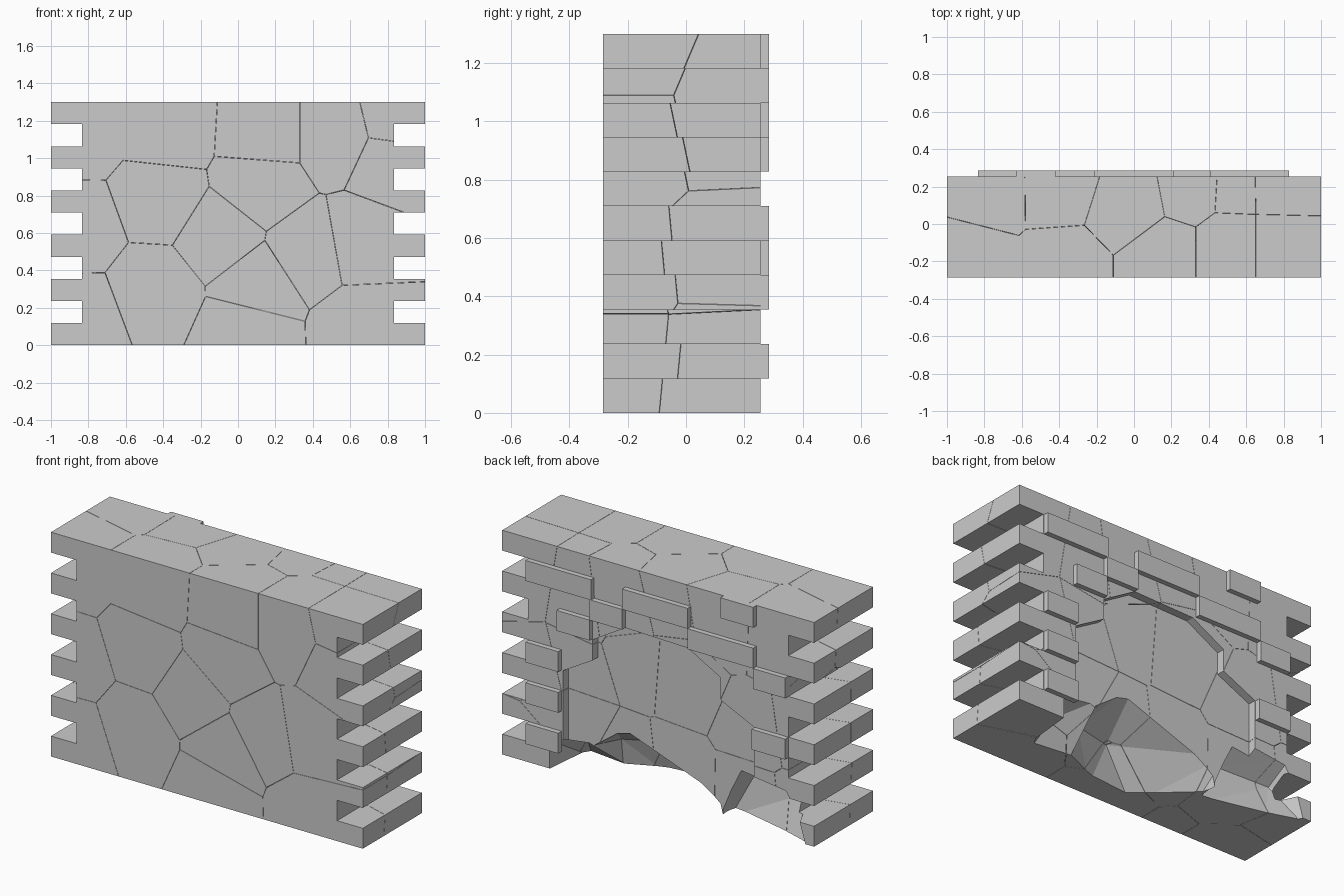
import bpy, bmesh, random
from mathutils import Vector

if "Cube" in bpy.data.objects:
    bpy.data.objects.remove(bpy.data.objects["Cube"])

random.seed(4)
FRONT, BACK, PROUD = -0.285, 0.255, 0.285
LAYERS, TOP = 11, 1.3
H = TOP / LAYERS


def obj_from_bm(name, bm):
    bmesh.ops.recalc_face_normals(bm, faces=bm.faces[:])
    me = bpy.data.meshes.new(name)
    bm.to_mesh(me)
    bm.free()
    ob = bpy.data.objects.new(name, me)
    bpy.context.collection.objects.link(ob)
    return ob


def prism(name, profile, y0, y1):
    bm = bmesh.new()
    face = bm.faces.new([bm.verts.new((x, y0, z)) for x, z in profile])
    out = bmesh.ops.extrude_face_region(bm, geom=[face])
    moved = [v for v in out['geom'] if isinstance(v, bmesh.types.BMVert)]
    bmesh.ops.translate(bm, verts=moved, vec=(0, y1 - y0, 0))
    return obj_from_bm(name, bm)


def hull(name, pts):
    bm = bmesh.new()
    for p in pts:
        bm.verts.new(p)
    bmesh.ops.convex_hull(bm, input=bm.verts[:])
    return obj_from_bm(name, bm)


def boolean(target, tool, op):
    """Return a new mesh of target combined with tool, and discard tool."""
    mod = target.modifiers.new("cut", 'BOOLEAN')
    mod.operation, mod.solver, mod.object = op, 'EXACT', tool
    bpy.context.view_layer.update()
    dg = bpy.context.evaluated_depsgraph_get()
    me = bpy.data.meshes.new_from_object(target.evaluated_get(dg))
    target.modifiers.clear()
    bpy.data.objects.remove(tool)
    return me


# Wall body: toothed outline, every second course is shorter
right = []
for k in range(LAYERS):
    w = 1.0 if k % 2 == 0 else 0.835
    right += [(w, k * H), (w, (k + 1) * H)]
wall = prism("wall_body", right + [(-x, z) for x, z in reversed(right)], FRONT, BACK)

# Shallow recess where the outer bricks have fallen off the back
recess = [(.61, -.1), (.61, .59), (.42, .70), (.42, .82), (.21, .945), (-.19, .935),
          (-.4, .82), (-.4, .69), (-.615, .59), (-.615, -.1)]
wall.data = boolean(wall, prism("recess_cutter", recess, 0.207, 0.4), 'DIFFERENCE')

# Broken-out hollows along the lower back
hollows = [
    [(.46, .3, .2), (.24, .3, .36), (-.37, .3, .14), (.4, .02, .16), (.14, -.06, .18),
     (.46, .3, -.05), (.42, -.03, -.05), (.2, -.13, -.05), (-.11, -.16, -.05),
     (-.36, .07, -.05), (-.42, .3, -.05)],
    [(.7, .3, .19), (.4, .3, .23), (.6, .05, .12), (.7, .3, -.05), (.66, -.09, -.05),
     (.33, -.05, -.05), (.3, .3, -.05)],
    [(-.4, .3, .1), (-.5, .3, .34), (-.82, .3, .3), (-.5, .08, .22), (-.82, .12, .2),
     (-.36, .1, -.05), (-.74, .19, -.05), (-.96, .26, -.05), (-.93, .3, .12),
     (-.4, .3, -.05)],
]
for pts in hollows:
    wall.data = boolean(wall, hull("hollow_cutter", pts), 'DIFFERENCE')

# Shatter pattern: hand-placed front seeds, random ones behind
front = [(-.85, 1.15), (-.38, 1.15), (-.42, .78), (.14, 1.12), (.12, .86), (.52, 1.12),
         (.85, 1.2), (.82, .98), (.66, .55), (.68, .1), (.38, .5), (.1, .32), (-.1, .58),
         (-.45, .3), (-.85, .15), (-.86, .62), (.04, .08)]
seeds = [Vector((x, -.2, z)) for x, z in front]
seeds += [Vector((-.85 + .34 * i + random.uniform(-.12, .12), random.uniform(.08, .22),
                  .2 + .45 * j + random.uniform(-.15, .15)))
          for i in range(6) for j in range(3)]


def cell(i):
    bm = bmesh.new()
    bmesh.ops.create_cube(bm, size=4)
    for j, s in enumerate(seeds):
        if j == i:
            continue
        n = (s - seeds[i]).normalized()
        cut = bmesh.ops.bisect_plane(bm, geom=bm.verts[:] + bm.edges[:] + bm.faces[:],
                                     plane_co=(s + seeds[i]) / 2 - n * 0.0008,
                                     plane_no=n, clear_outer=True)
        edges = [e for e in cut['geom_cut'] if isinstance(e, bmesh.types.BMEdge)]
        if edges:
            bmesh.ops.holes_fill(bm, edges=edges)
    return obj_from_bm("cell_cutter", bm)


# Wall fragments
for i in range(len(seeds)):
    me = boolean(wall, cell(i), 'INTERSECT')
    if len(me.polygons):
        ob = bpy.data.objects.new("wall_fragment", me)
        bpy.context.collection.objects.link(ob)
bpy.data.objects.remove(wall)

# Raised bricks left on the back: (course, x from, x to)
bricks = [(10, -.63, -.42), (9, .41, .83), (9, -.21, .21), (8, .21, .42), (8, -.63, -.21),
          (7, .42, .63), (7, -.835, -.63), (5, .62, .83), (3, .62, .83), (1, .62, .83),
          (4, -.835, -.62)]
for k, a, b in bricks:
    prism("back_brick", [(a, k * H), (b, k * H), (b, (k + 1) * H), (a, (k + 1) * H)],
          BACK - .004, PROUD)
